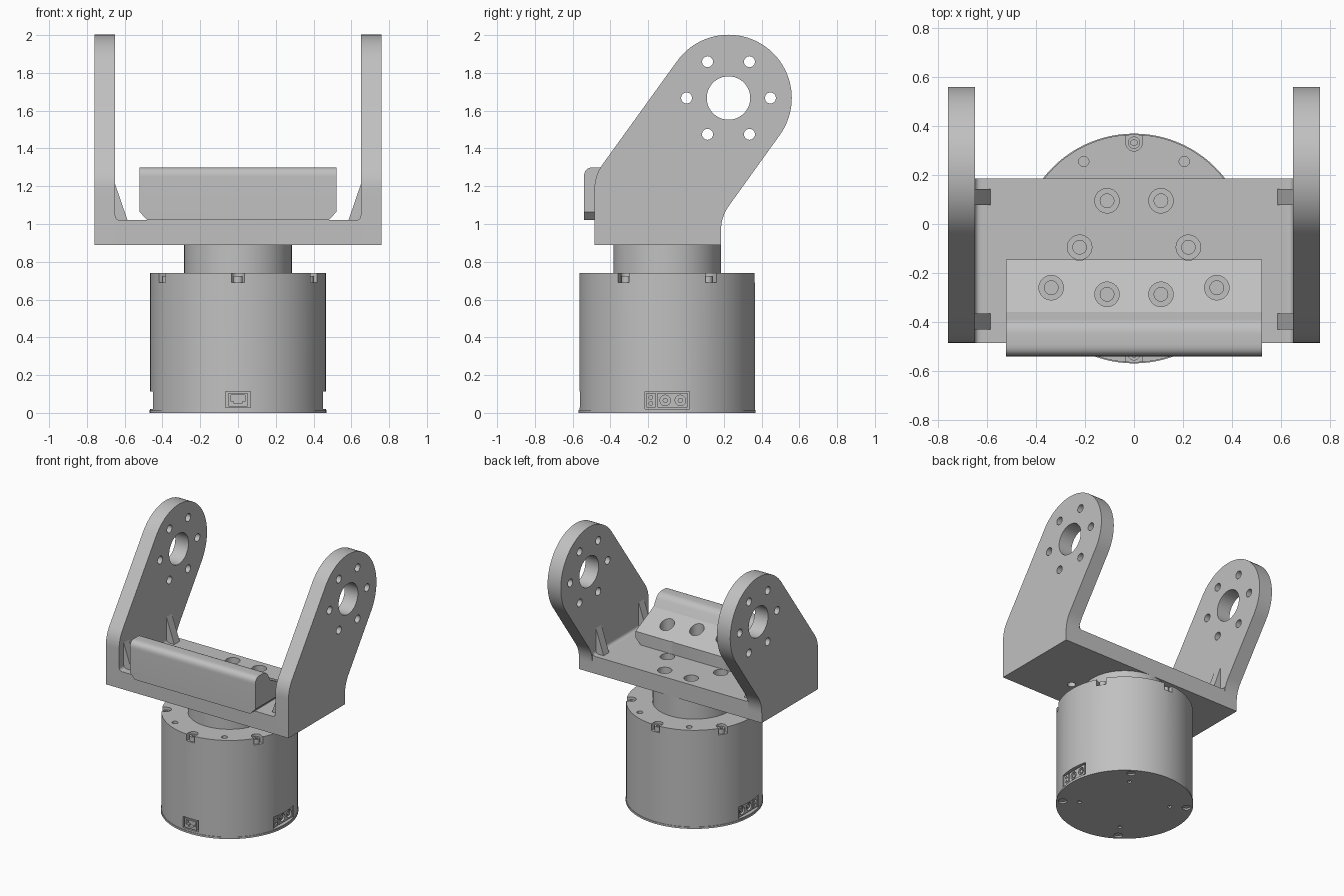
import bpy, bmesh, math
from mathutils import Vector, Matrix

if "Cube" in bpy.data.objects:
    bpy.data.objects.remove(bpy.data.objects["Cube"])

grey = bpy.data.materials.new("light_grey")
grey.use_nodes = True
grey.diffuse_color = (0.53, 0.53, 0.53, 1)
grey.node_tree.nodes["Principled BSDF"].inputs["Base Color"].default_value = (0.53, 0.53, 0.53, 1)

MOTOR_Y = -0.10


def finish(name, bm):
    bmesh.ops.recalc_face_normals(bm, faces=bm.faces)
    mesh = bpy.data.meshes.new(name)
    bm.to_mesh(mesh)
    bm.free()
    obj = bpy.data.objects.new(name, mesh)
    bpy.context.collection.objects.link(obj)
    mesh.materials.append(grey)
    return obj


def prism(name, pts, axis, lo, hi):
    """Extrude a 2D profile along x (profile y,z) or y (profile x,z)."""
    place = (lambda p: (lo, p[0], p[1])) if axis == "x" else (lambda p: (p[0], lo, p[1]))
    bm = bmesh.new()
    face = bm.faces.new([bm.verts.new(place(p)) for p in pts])
    ext = bmesh.ops.extrude_face_region(bm, geom=[face])["geom"]
    shift = Vector((hi - lo, 0, 0)) if axis == "x" else Vector((0, hi - lo, 0))
    bmesh.ops.translate(bm, vec=shift, verts=[v for v in ext if isinstance(v, bmesh.types.BMVert)])
    return finish(name, bm)


def box(name, lo, hi, turn=None):
    lo, hi = Vector(lo), Vector(hi)
    bm = bmesh.new()
    mat = Matrix.Translation((lo + hi) / 2) @ Matrix.Diagonal((*(hi - lo), 1))
    bmesh.ops.create_cube(bm, size=1, matrix=(turn @ mat) if turn else mat)
    return finish(name, bm)


def rod(name, centre, r, lo, hi, axis="z", n=32):
    """Cylinder along z at (x, y), or along x at (y, z)."""
    bm = bmesh.new()
    mid = (lo + hi) / 2
    if axis == "z":
        mat = Matrix.Translation((*centre, mid))
    else:
        mat = Matrix.Translation((mid, *centre)) @ Matrix.Rotation(math.pi / 2, 4, "Y")
    bmesh.ops.create_cone(bm, cap_ends=True, segments=n, radius1=r, radius2=r,
                          depth=hi - lo, matrix=mat)
    return finish(name, bm)


def cut(obj, *cutters):
    for c in cutters:
        mod = obj.modifiers.new("cut", "BOOLEAN")
        mod.operation, mod.solver, mod.object = "DIFFERENCE", "EXACT", c
        bpy.context.view_layer.objects.active = obj
        bpy.ops.object.modifier_apply(modifier=mod.name)
        bpy.data.objects.remove(c)


def fillet(a, corner, b, length, n=8):
    """Round a corner with a curve that starts and ends `length` away."""
    a, corner, b = Vector(a), Vector(corner), Vector(b)
    p, q = corner + (a - corner).normalized() * length, corner + (b - corner).normalized() * length
    out = []
    for i in range(n + 1):
        t = i / n
        out.append(tuple(p * (1 - t) ** 2 + corner * 2 * t * (1 - t) + q * t * t))
    return out


def polar(r, degrees):
    t = math.radians(degrees)
    return r * math.cos(t), MOTOR_Y + r * math.sin(t)


# Motor body, base lip and output hub
motor = rod("motor_body", (0, MOTOR_Y), 0.465, 0.012, 0.74, n=96)
base = rod("motor_base_lip", (0, MOTOR_Y), 0.469, 0, 0.014, n=96)
rod("output_hub", (0, MOTOR_Y), 0.285, 0.735, 0.892, n=72)

# Rim notches with screws, and small threaded holes between them
for k in range(6):
    angle = 30 + 60 * k
    turn = Matrix.Translation((0, MOTOR_Y, 0)) @ Matrix.Rotation(math.radians(angle), 4, "Z")
    cut(motor, rod("c", polar(0.432, angle), 0.034, 0.69, 0.8),
        box("c", (0.432, -0.034, 0.69), (0.5, 0.034, 0.8), turn),
        rod("c", polar(0.41, angle + 30), 0.021, 0.68, 0.8, n=20))
    screw = rod("rim_screw", polar(0.432, angle), 0.025, 0.688, 0.725, n=20)
    cut(screw, rod("c", polar(0.432, angle), 0.013, 0.71, 0.8, n=6))

# Holes in the underside
for k in range(4):
    cut(base, rod("c", polar(0.425, 56 + 90 * k), 0.03, -0.1, 0.1, n=24),
        rod("c", polar(0.31, 56 + 90 * k), 0.014, -0.1, 0.1, n=16))

# Front signal socket
cut(motor, box("c", (-0.065, -0.6, 0.028), (0.065, -0.53, 0.112)))
socket = box("front_socket", (-0.05, -0.562, 0.035), (0.05, -0.52, 0.105))
cut(socket, box("c", (-0.038, -0.6, 0.06), (0.038, -0.535, 0.095)),
    box("c", (-0.02, -0.6, 0.05), (0.02, -0.535, 0.07)))

# Power sockets on both sides
for s in (-1, 1):
    def span(a, b):
        return min(s * a, s * b), max(s * a, s * b)
    x0, x1 = span(0.425, 0.55)
    cut(motor, box("c", (x0, MOTOR_Y - 0.118, 0.02), (x1, MOTOR_Y + 0.118, 0.112)))
    x0, x1 = span(0.415, 0.447)
    plug = box("power_socket", (x0, MOTOR_Y - 0.05, 0.028), (x1, MOTOR_Y + 0.108, 0.104))
    pins = box("signal_pins", (x0, MOTOR_Y - 0.11, 0.028), (x1, MOTOR_Y - 0.062, 0.104))
    x0, x1 = span(0.43, 0.5)
    for dy in (-0.01, 0.07):
        cut(plug, rod("c", (MOTOR_Y + dy, 0.066), 0.028, x0, x1, "x", 20))
        p0, p1 = span(0.42, 0.444)
        rod("power_pin", (MOTOR_Y + dy, 0.066), 0.014, p0, p1, "x", 12)
    for z in (0.05, 0.082):
        cut(pins, rod("c", (MOTOR_Y - 0.086, z), 0.01, x0, x1, "x", 12))

# Bracket floor
PLATE_LO, PLATE_HI, FLOOR, TOP = -0.485, 0.185, 0.89, 1.02
plate = box("bracket_floor", (-0.65, PLATE_LO, FLOOR), (0.65, PLATE_HI, TOP))

# Side arm outline: upright foot, leaning sides, round head
HEAD, HEAD_R, LEAN = (0.225, 1.667), 0.335, 54.2


def on_head(degrees):
    t = math.radians(degrees)
    return HEAD[0] + HEAD_R * math.cos(t), HEAD[1] + HEAD_R * math.sin(t)


head_arc = [on_head(LEAN - 90 + 180 * i / 40) for i in range(41)]
outline = [(PLATE_LO, FLOOR), (PLATE_HI, FLOOR)]
outline += fillet(outline[1], (PLATE_HI, 1.038), head_arc[0], 0.075)
outline += head_arc
outline += fillet(head_arc[-1], (PLATE_LO, 1.256), outline[0], 0.075)

for s, side in ((-1, "right"), (1, "left")):
    arm = prism(side + "_arm", outline, "x", s * 0.65, s * 0.76)
    cut(arm, rod("c", HEAD, 0.115, s * 0.705 - 0.1, s * 0.705 + 0.1, "x", 48))
    for k in range(6):
        t = math.radians(60 * k)
        spot = (HEAD[0] + 0.222 * math.cos(t), HEAD[1] + 0.222 * math.sin(t))
        cut(arm, rod("c", spot, 0.029, s * 0.705 - 0.1, s * 0.705 + 0.1, "x", 24))
    # Gussets and inner corner fillet
    for y in (-0.43, 0.078):
        prism(side + "_gusset", [(s * 0.585, TOP), (s * 0.65, TOP), (s * 0.65, 1.21)],
              "y", y, y + 0.065)
    corner = (s * 0.65, TOP)
    curve = fillet((0, TOP), corner, (s * 0.65, 2), 0.028)
    prism(side + "_corner_fillet", curve + [corner], "y", PLATE_LO, PLATE_HI)

# Front stop bar with a sloping rear flange
bar_profile = [(-0.54, TOP), (-0.145, TOP), (-0.145, 1.112), (-0.36, 1.215)]
bar_profile += fillet((-0.36, 1.215), (-0.41, 1.3), (-0.54, 1.3), 0.04)
bar_profile += fillet((-0.36, 1.3), (-0.54, 1.3), (-0.54, TOP), 0.05)
bar = prism("stop_bar", bar_profile, "x", -0.522, 0.522)
for s in (-1, 1):
    cut(bar, prism("c", [(s * 0.477, TOP - 0.002), (s * 0.53, TOP - 0.002), (s * 0.53, 1.073)],
                   "y", -0.7, 0))

# Counterbored mounting holes in the floor and the bar
for s in (-1, 1):
    for x, y in ((0.11, 0.095), (0.222, -0.095)):
        cut(plate, rod("c", (s * x, y), 0.05, 0.96, 1.4),
            rod("c", (s * x, y), 0.028, 0.8, 1.4, n=24))
    cut(bar, rod("c", (s * 0.222, -0.095), 0.053, 0.96, 1.4))
    for x, y in ((0.11, -0.287), (0.338, -0.26)):
        cut(bar, rod("c", (s * x, y), 0.05, 1.09, 1.4),
            rod("c", (s * x, y), 0.028, 0.8, 1.4, n=24))
        cut(plate, rod("c", (s * x, y), 0.028, 0.8, 1.4, n=24))

# Smooth round surfaces, keep edges sharp
for obj in bpy.context.collection.objects:
    if obj.type == "MESH" and obj.data.materials and obj.data.materials[0] == grey:
        bpy.ops.object.select_all(action="DESELECT")
        obj.select_set(True)
        bpy.context.view_layer.objects.active = obj
        bpy.ops.object.shade_smooth_by_angle(angle=math.radians(25))
